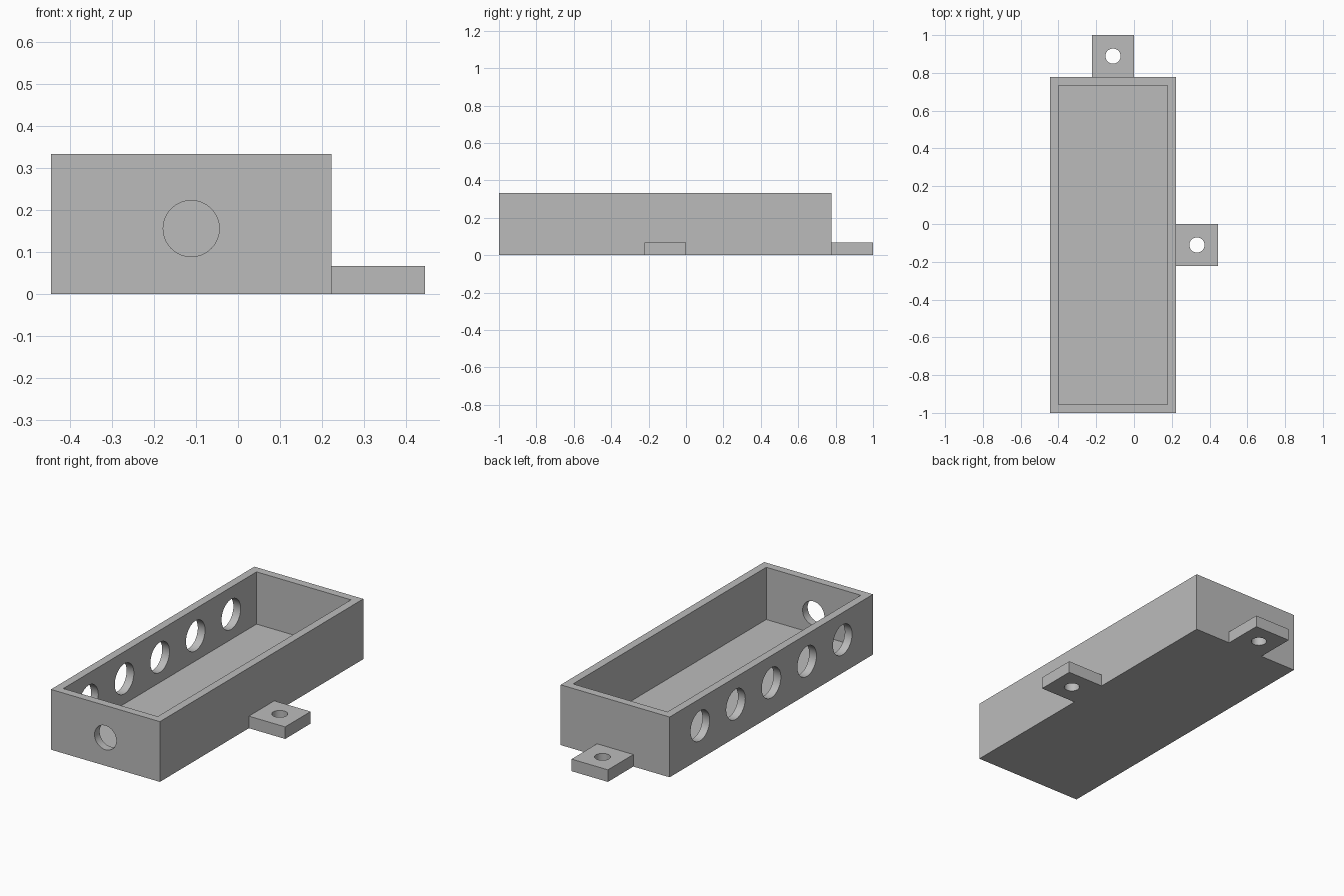
import bpy
from math import pi, radians
from mathutils import Vector

cube = bpy.data.objects.get("Cube")
if cube:
    bpy.data.objects.remove(cube, do_unlink=True)

U = 2 / 90                        # one design unit
ORIGIN = Vector((-20, -45, 0))    # front corner of the tray, in design units

grey = bpy.data.materials.new("plain grey")
grey.use_nodes = True
grey.diffuse_color = (0.5, 0.5, 0.5, 1)
grey.node_tree.nodes["Principled BSDF"].inputs["Base Color"].default_value = (0.5, 0.5, 0.5, 1)


def block(name, corner, size):
    """Box from its lowest corner and size, in design units."""
    corner, size = Vector(corner), Vector(size)
    bpy.ops.mesh.primitive_cube_add(size=1, location=(ORIGIN + corner + size / 2) * U)
    ob = bpy.context.object
    ob.name = name
    ob.scale = size * U
    bpy.ops.object.transform_apply(location=False, rotation=False, scale=True)
    ob.data.materials.append(grey)
    return ob


def rod(centre, radius, length, rotation=(0, 0, 0)):
    """Round cutter for a hole."""
    bpy.ops.mesh.primitive_cylinder_add(vertices=64, radius=radius * U, depth=length * U,
                                        location=(ORIGIN + Vector(centre)) * U,
                                        rotation=rotation)
    ob = bpy.context.object
    ob.name = "hole_cutter"
    ob.hide_render = True
    ob.data.materials.append(grey)
    return ob


def cut(ob, cutters):
    """Subtract each cutter, then discard it."""
    for cutter in cutters:
        mod = ob.modifiers.new("cut", 'BOOLEAN')
        mod.operation = 'DIFFERENCE'
        mod.solver = 'EXACT'
        mod.object = cutter
        bpy.ops.object.select_all(action='DESELECT')
        bpy.context.view_layer.objects.active = ob
        ob.select_set(True)
        bpy.ops.object.modifier_apply(modifier=mod.name)
        bpy.data.objects.remove(cutter, do_unlink=True)
    bpy.ops.object.shade_smooth_by_angle(angle=radians(30))


# Open tray: cavity, front cable hole and a row of five side holes
tray = block("tray", (0, 0, 0), (30, 80, 15))
cavity = block("cavity_cutter", (2, 2, 2), (26, 76, 20))
cavity.hide_render = True
front_hole = rod((15, 1, 7), 3, 6, (pi / 2, 0, 0))
side_holes = [rod((1, 40 + 14 * i, 8.25), 3.75, 6, (0, pi / 2, 0)) for i in range(-2, 3)]
cut(tray, [cavity, front_hole] + side_holes)

# Mounting tabs with screw holes
for name, x, y in (("back_tab", 10, 80), ("left_tab", 30, 35)):
    tab = block(name, (x, y, 0), (10, 10, 3))
    cut(tab, [rod((x + 5, y + 5, 1.5), 1.8, 8)])
